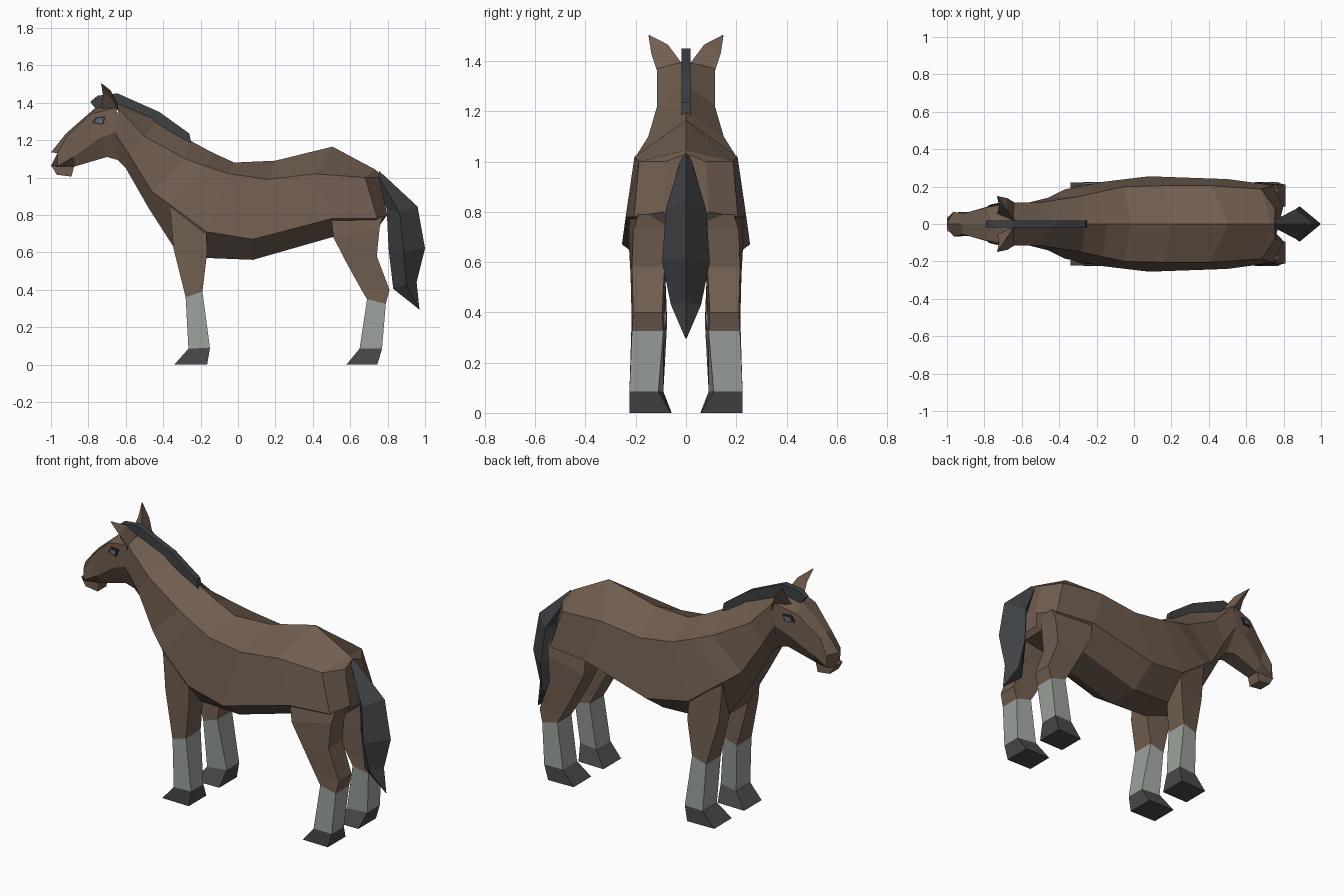
import bpy, bmesh
from mathutils import Vector


def srgb(r, g, b):
    def lin(c):
        c /= 255
        return c / 12.92 if c <= 0.04045 else ((c + 0.055) / 1.055) ** 2.4
    return (lin(r), lin(g), lin(b), 1)


def material(name, col):
    m = bpy.data.materials.new(name)
    m.diffuse_color = srgb(*col)
    return m


BROWN = material("brown coat", (112, 93, 79))
SOCK = material("pale sock", (155, 161, 155))
HOOF = material("dark hoof", (74, 74, 74))
MANE = material("charcoal hair", (62, 65, 68))
EYE = material("eye black", (42, 46, 50))
IRIS = material("eye grey", (95, 103, 108))


def loft(name, rings, mats, seg=None):
    """Skin closed rings of equal length; seg[i] is the material of band i."""
    bm = bmesh.new()
    vs = [[bm.verts.new(p) for p in r] for r in rings]
    n = len(rings[0])
    seg = seg or [0] * (len(rings) - 1)
    for i in range(len(rings) - 1):
        for j in range(n):
            k = (j + 1) % n
            f = bm.faces.new((vs[i][j], vs[i][k], vs[i + 1][k], vs[i + 1][j]))
            f.material_index = seg[i]
    bm.faces.new(vs[0]).material_index = seg[0]
    bm.faces.new(vs[-1]).material_index = seg[-1]
    bmesh.ops.remove_doubles(bm, verts=bm.verts, dist=1e-5)
    bmesh.ops.recalc_face_normals(bm, faces=bm.faces)
    me = bpy.data.meshes.new(name)
    bm.to_mesh(me)
    bm.free()
    for m in mats:
        me.materials.append(m)
    ob = bpy.data.objects.new(name, me)
    bpy.context.collection.objects.link(ob)
    return ob


def full(half):
    """Mirror a half section (top to bottom) across y = 0."""
    return half + [(x, -y, z) for x, y, z in reversed(half) if y > 0]


def flip(rings, s):
    return [[(x, s * y, z) for x, y, z in r] for r in rings]


# Neck and torso: top, upper side, lower side, belly edge
body = [
    [(-.65, 0, 1.40), (-.64, .115, 1.37), (-.66, .115, 1.24), (-.64, .05, 1.09)],
    [(-.43, 0, 1.31), (-.50, .115, 1.22), (-.58, .11, 1.12), (-.60, .05, 1.05)],
    [(-.26, 0, 1.20), (-.28, .15, 1.10), (-.46, .14, .925), (-.48, .06, .84)],
    [(-.14, 0, 1.135), (-.17, .175, 1.06), (-.37, .185, .86), (-.345, .09, .63)],
    [(-.02, 0, 1.08), (-.05, .20, 1.02), (-.17, .225, .71), (-.17, .10, .57)],
    [(.20, 0, 1.09), (.16, .205, .99), (.08, .255, .67), (.08, .10, .56)],
    [(.505, 0, 1.165), (.41, .205, 1.02), (.50, .24, .78), (.50, .10, .68)],
    [(.73, 0, 1.045), (.68, .187, 1.00), (.745, .207, .78), (.74, .08, .72)],
    [(.75, 0, 1.03), (.755, .08, 1.00), (.798, .09, .80), (.76, .05, .75)],
]
loft("body", [full(r) for r in body], [BROWN])

# Head
head = [
    [(-.64, 0, 1.40), (-.65, .113, 1.375), (-.64, .115, 1.25), (-.63, .05, 1.09)],
    [(-.76, 0, 1.375), (-.785, .09, 1.34), (-.74, .105, 1.21), (-.70, .05, 1.11)],
    [(-.92, 0, 1.235), (-.915, .055, 1.22), (-.88, .065, 1.11), (-.87, .04, 1.06)],
    [(-1, 0, 1.135), (-.965, .066, 1.13), (-.965, .062, 1.06), (-1, .03, 1.06)],
]
loft("head", [full(r) for r in head], [BROWN])

# Lower lip
lip = [(-.998, 1.065), (-.97, 1.015), (-.89, 1.005), (-.875, 1.065)]
loft("lower_lip", [[(x, y, z) for x, z in lip] for y in (-.04, .04)], [BROWN])

# Mane plate with forelock
mane = [(-.79, 1.405), (-.75, 1.438), (-.645, 1.45), (-.42, 1.35), (-.26, 1.235),
        (-.25, 1.185), (-.43, 1.28), (-.65, 1.38), (-.755, 1.36)]
loft("mane", [[(x, y, z) for x, z in mane] for y in (-.018, .018)], [MANE])

# Tail: diamond sections given as rear, side, front
tail = [
    ((.755, 1.035), (.75, .02, 1.01), (.745, .985)),
    ((.96, .845), (.865, .08, .81), (.795, .83)),
    ((1.0, .62), (.885, .095, .60), (.805, .62)),
    ((.955, .44), (.90, .06, .43), (.83, .405)),
    ((.97, .295), (.968, .003, .297), (.966, .297)),
]
loft("tail", [[(a[0], 0, a[1]), m, (c[0], 0, c[1]), (m[0], -m[1], m[2])]
              for a, m, c in tail], [MANE])

# Leg sections: front x, z, inner y, outer y; rear x, z, inner y, outer y
front_leg = [
    (-.365, .84, .09, .18, -.17, .72, .09, .215),
    (-.345, .62, .085, .185, -.165, .60, .09, .223),
    (-.28, .36, .075, .212, -.19, .39, .078, .215),
    (-.265, .085, .09, .222, -.15, .09, .11, .225),
    (-.340, 0, .057, .222, -.165, 0, .06, .225),
]
hind_leg = [
    (.50, .77, .08, .225, .77, .79, .085, .19),
    (.51, .68, .08, .228, .757, .73, .085, .21),
    (.585, .535, .08, .22, .742, .58, .085, .215),
    (.66, .40, .085, .217, .81, .40, .095, .21),
    (.69, .35, .085, .217, .79, .325, .09, .215),
    (.65, .085, .09, .222, .77, .085, .11, .225),
    (.580, 0, .057, .222, .745, 0, .06, .225),
]
for leg_name, table in (("front_leg", front_leg), ("hind_leg", hind_leg)):
    rings = [[(xf, fi, zf), (xf, fo, zf), (xr, ro, zr), (xr, ri, zr)]
             for xf, zf, fi, fo, xr, zr, ri, ro in table]
    bands = [0] * (len(rings) - 3) + [1, 2]
    for s, side in ((1, "left"), (-1, "right")):
        loft(f"{leg_name}_{side}", flip(rings, s), [BROWN, SOCK, HOOF], bands)

# Ears and eyes
ear = [
    [(-.73, .055, 1.37), (-.64, .115, 1.36), (-.645, .02, 1.395)],
    [(-.722, .10, 1.44), (-.677, .138, 1.43), (-.68, .072, 1.465)],
    [(-.732, .147, 1.503), (-.728, .149, 1.5), (-.728, .145, 1.503)],
]
# Eye plates lie on the cheek face behind the brow
normal = (Vector(head[0][1]) - Vector(head[1][1])).cross(
    Vector(head[1][2]) - Vector(head[1][1])).normalized()
if normal.y < 0:
    normal.negate()


def eye_rings(scale, d0, d1):
    shape = [(-.038, -.012), (-.02, .022), (.036, .024), (.02, -.02)]
    p0 = Vector(head[1][1])
    out = []
    for d in (d0, d1):
        ring = []
        for dx, dz in shape:
            x, z = -.742 + dx * scale, 1.302 + dz * scale
            y = p0.y - (normal.x * (x - p0.x) + normal.z * (z - p0.z)) / normal.y
            ring.append((x, y + d, z))
        out.append(ring)
    return out


for s, side in ((1, "left"), (-1, "right")):
    loft(f"ear_{side}", flip(ear, s), [BROWN])
    loft(f"eye_{side}", flip(eye_rings(1, -.002, .006), s), [EYE])
    loft(f"iris_{side}", flip(eye_rings(.65, .004, .009), s), [IRIS])
